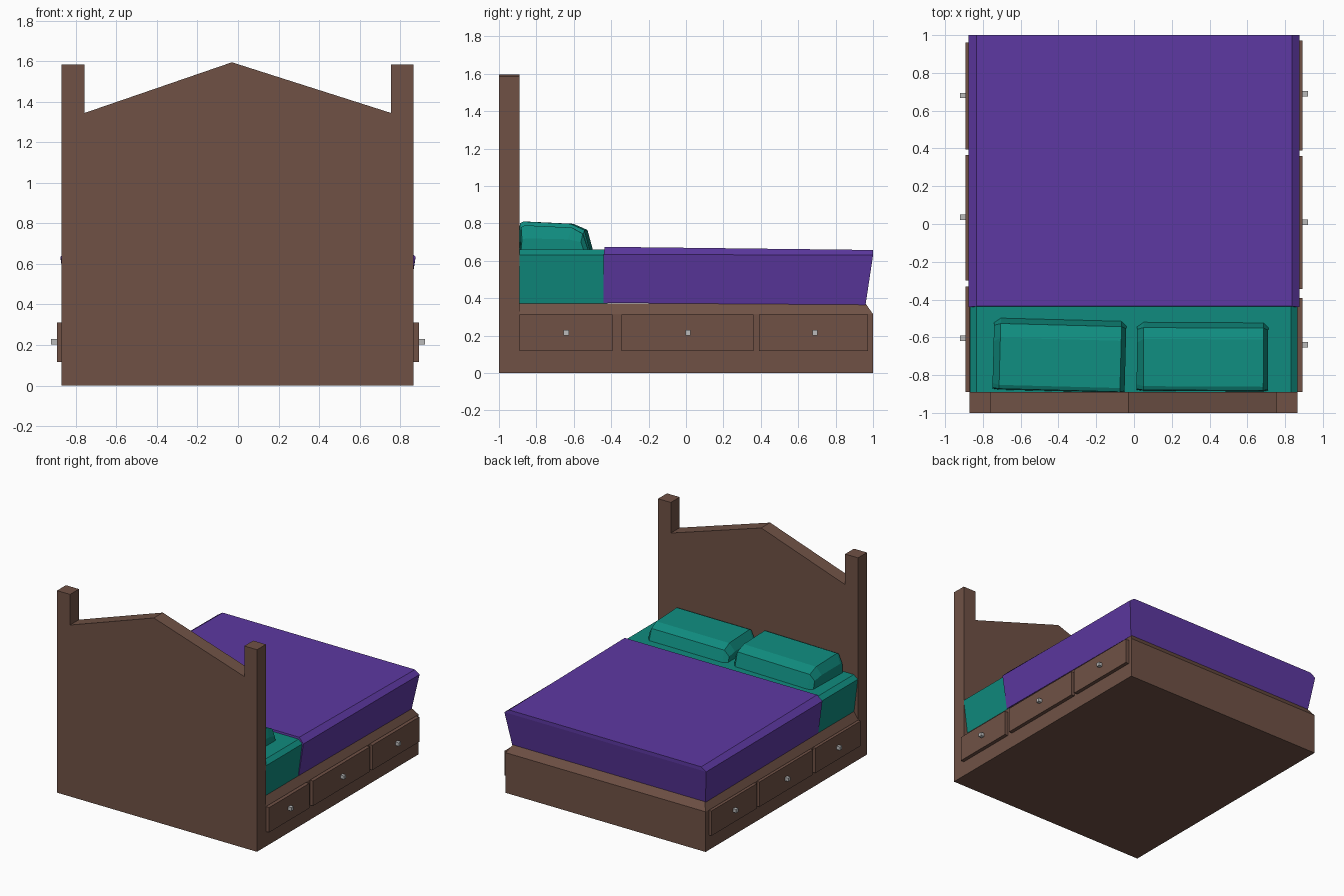
import bpy, bmesh, math
from mathutils import Matrix, Vector

if "Cube" in bpy.data.objects:
    bpy.data.objects.remove(bpy.data.objects["Cube"])


def material(name, color):
    m = bpy.data.materials.new(name)
    m.diffuse_color = (*color, 1)
    m.use_nodes = True
    m.node_tree.nodes["Principled BSDF"].inputs["Base Color"].default_value = m.diffuse_color
    return m


WOOD = material("wood", (0.16, 0.083, 0.06))
TEAL = material("teal_fabric", (0.005, 0.26, 0.21))
PURPLE = material("purple_fabric", (0.11, 0.04, 0.36))
METAL = material("metal", (0.5, 0.5, 0.5))


def loft(name, rings, mat):
    """Skin matching rings of points and cap both ends."""
    bm = bmesh.new()
    loops = [[bm.verts.new(p) for p in ring] for ring in rings]
    n = len(loops[0])
    for a, b in zip(loops, loops[1:]):
        for i in range(n):
            j = (i + 1) % n
            bm.faces.new((a[i], a[j], b[j], b[i]))
    bm.faces.new(loops[0])
    bm.faces.new(loops[-1])
    bmesh.ops.recalc_face_normals(bm, faces=bm.faces)
    me = bpy.data.meshes.new(name)
    bm.to_mesh(me)
    bm.free()
    me.materials.append(mat)
    ob = bpy.data.objects.new(name, me)
    bpy.context.collection.objects.link(ob)
    return ob


def rect(x0, x1, y0, y1, z0, z1=None):
    """Rectangle with height z0 at y0 and z1 at y1."""
    z1 = z0 if z1 is None else z1
    return [(x0, y0, z0), (x1, y0, z0), (x1, y1, z1), (x0, y1, z1)]


def box(name, x0, x1, y0, y1, z0, z1, mat):
    return loft(name, [rect(x0, x1, y0, y1, z0), rect(x0, x1, y0, y1, z1)], mat)


# Headboard with gabled top and corner posts
outline = [(-.87, 0), (.865, 0), (.865, 1.585), (.755, 1.585), (.755, 1.345),
           (-.03, 1.595), (-.757, 1.345), (-.757, 1.585), (-.87, 1.585)]
loft("headboard", [[(x, y, z) for x, z in outline] for y in (-1, -.89)], WOOD)

# Base with sloped upper rim
loft("bed_base", [rect(-.87, .865, -.89, 1, 0),
                  rect(-.87, .865, -.89, 1, .315),
                  rect(-.835, .83, -.89, .96, .372)], WOOD)

# Mattress, exposed at the head end
loft("mattress", [rect(-.835, .83, -.89, -.42, .37),
                  rect(-.868, .865, -.89, -.42, .632),
                  rect(-.833, .832, -.89, -.42, .66)], TEAL)

# Blanket flaring outwards over the mattress
loft("blanket", [rect(-.84, .835, -.44, .96, .375, .365),
                 rect(-.876, .876, -.44, 1, .635, .63),
                 rect(-.833, .836, -.435, 1, .675, .658)], PURPLE)

# Drawers and knobs on both sides
drawers = {
    "right": (1, [(-.89, -.392, -.64), (-.345, .36, .01), (.39, .972, .69)]),
    "left": (-1, [(-.89, -.33, -.605), (-.30, .365, .035), (.395, .96, .68)]),
}
for side, (s, spans) in drawers.items():
    for i, (y0, y1, yk) in enumerate(spans, 1):
        box(f"{side}_drawer_{i}", *sorted((s * .85, s * .893)), y0, y1, .117, .312, WOOD)
        box(f"{side}_knob_{i}", *sorted((s * .89, s * .922)),
            yk - .014, yk + .014, .202, .229, METAL)


# Pillows: side profile lofted across, lower and tucked in at the ends
def pillow(name, x0, x1, top, front, angle):
    full = [(-.885, .655), (-.88, top - .01), (-.86, top), (-.61, top - .012),
            (front - .03, top - .045), (front, .655)]
    end = [(-.88, .655), (-.875, top - .075), (-.85, top - .07), (-.63, top - .075),
           (front - .04, top - .09), (front - .025, .655)]
    stations = [(x0, end), (x0 + .035, full), (x1 - .025, full), (x1, end)]
    ob = loft(name, [[(x, y, z) for y, z in prof] for x, prof in stations], TEAL)
    c = Vector(((x0 + x1) / 2, -.7, 0))
    ob.data.transform(Matrix.Translation(c) @ Matrix.Rotation(math.radians(angle), 4, 'Z')
                      @ Matrix.Translation(-c))


pillow("left_pillow", -.745, -.045, .81, -.505, -1.5)
pillow("right_pillow", .015, .71, .79, -.52, -.3)
